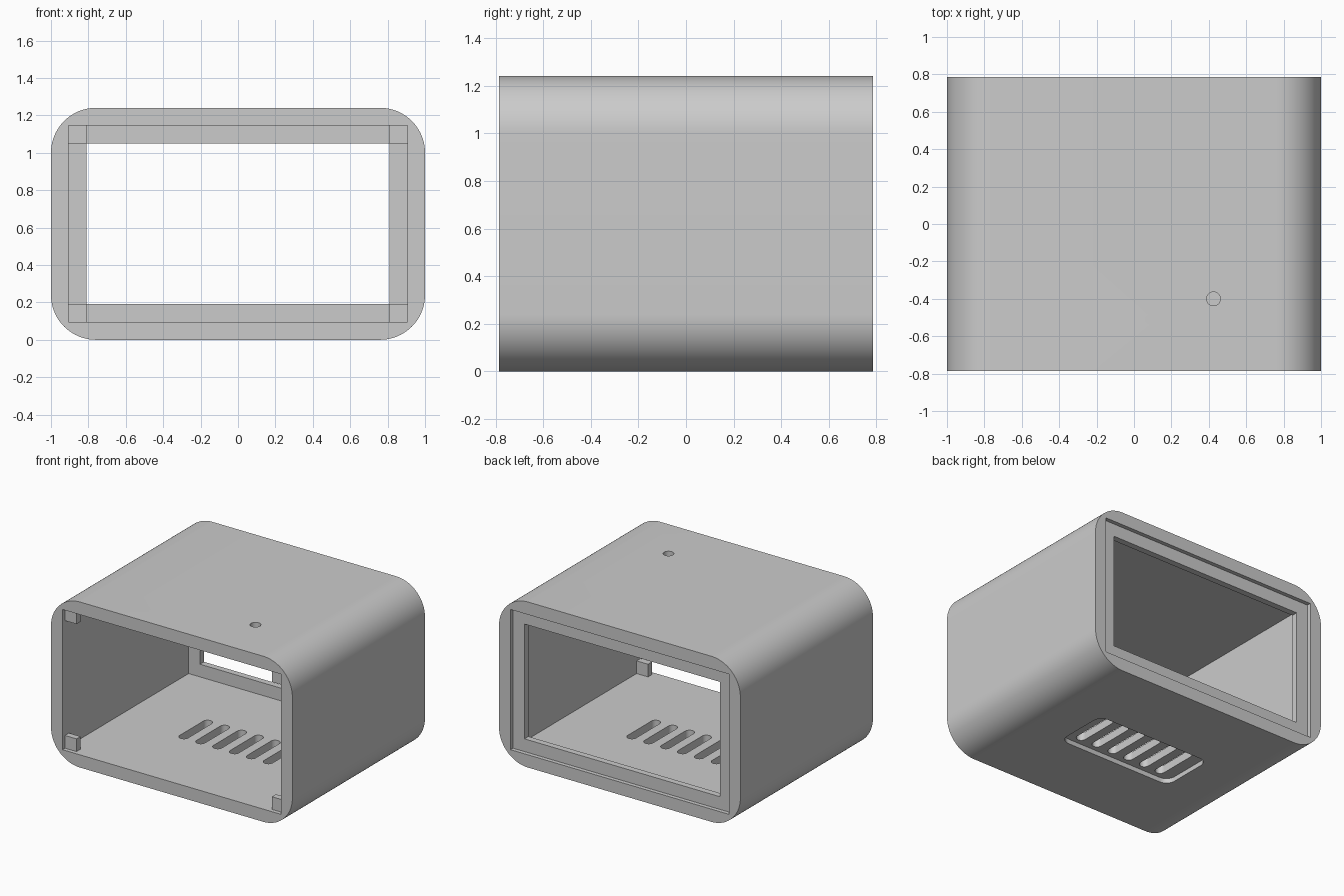
import bpy, bmesh, math
from mathutils import Matrix, Vector

if "Cube" in bpy.data.objects:
    bpy.data.objects.remove(bpy.data.objects["Cube"], do_unlink=True)

W, H, D = 1.0, 1.24, 0.785       # half width, height, half depth
WALL, LIP = 0.095, 0.19          # wall thickness, inset of the rear lip opening
LIP_BACK, LIP_FRONT = D - 0.03, D - 0.077
MID = H / 2

grey = bpy.data.materials.new("light grey plastic")
grey.use_nodes = True
grey.diffuse_color = (0.6, 0.6, 0.6, 1)
grey.node_tree.nodes["Principled BSDF"].inputs["Base Color"].default_value = (0.6, 0.6, 0.6, 1)


def rounded_prism(name, half_u, half_v, radius, depth, matrix, segments=8):
    """Extrude a rounded rectangle along local z, centred, then place it."""
    bm = bmesh.new()
    points = []
    for i, (su, sv) in enumerate([(1, 1), (-1, 1), (-1, -1), (1, -1)]):
        cu, cv = su * (half_u - radius), sv * (half_v - radius)
        for k in range(segments + 1 if radius else 1):
            a = (i + k / segments) * math.pi / 2
            points.append(Vector((cu + radius * math.cos(a), cv + radius * math.sin(a), -depth / 2)))
    verts = [bm.verts.new(p) for p in points]
    face = bm.faces.new(verts)
    top = bmesh.ops.extrude_face_region(bm, geom=[face])["geom"]
    bmesh.ops.translate(bm, verts=[v for v in top if isinstance(v, bmesh.types.BMVert)],
                        vec=(0, 0, depth))
    bmesh.ops.remove_doubles(bm, verts=bm.verts, dist=1e-5)
    bm.transform(matrix)
    bmesh.ops.recalc_face_normals(bm, faces=bm.faces)
    mesh = bpy.data.meshes.new(name)
    bm.to_mesh(mesh)
    bm.free()
    mesh.materials.append(grey)
    obj = bpy.data.objects.new(name, mesh)
    bpy.context.collection.objects.link(obj)
    return obj


def box(name, low, high):
    low, high = Vector(low), Vector(high)
    size = high - low
    return rounded_prism(name, size.x / 2, size.y / 2, 0, size.z,
                         Matrix.Translation((low + high) / 2))


def activate(obj):
    bpy.ops.object.select_all(action="DESELECT")
    obj.select_set(True)
    bpy.context.view_layer.objects.active = obj


def cut(target, cutter):
    activate(target)
    mod = target.modifiers.new("cut", "BOOLEAN")
    mod.operation, mod.solver, mod.object = "DIFFERENCE", "EXACT", cutter
    bpy.ops.object.modifier_apply(modifier=mod.name)
    bpy.data.objects.remove(cutter, do_unlink=True)


# Rounded outer case, extruded front to back
upright = Matrix.Translation((0, 0, MID)) @ Matrix.Rotation(math.pi / 2, 4, "X")
case = rounded_prism("case_shell", W, MID, 0.24, 2 * D, upright, 20)

# Main cavity open at the front, panel recess at the back, window through the lip
for inset, y0, y1 in [(WALL, -D - 0.1, LIP_FRONT), (WALL, LIP_BACK, D + 0.1),
                      (LIP, LIP_FRONT - 0.1, D + 0.1)]:
    cut(case, box("cutter", (inset - W, y0, inset), (W - inset, y1, H - inset)))

# Shallow pocket under the floor with a row of vent slots
cut(case, rounded_prism("cutter", 0.475, 0.21, 0.07, 0.07, Matrix.Identity(4)))
for i in range(6):
    place = Matrix.Translation(((i - 2.5) * 0.14, 0, 0.05))
    cut(case, rounded_prism("cutter", 0.035, 0.175, 0.0349, 0.3, place))

# Small round hole in the roof
cut(case, rounded_prism("cutter", 0.037, 0.037, 0.037, 0.3,
                        Matrix.Translation((0.425, -0.4, H))))

activate(case)
bpy.ops.object.shade_smooth_by_angle(angle=math.radians(30))

# Corner stop blocks just inside the front opening
for side, sx in (("left", 1), ("right", -1)):
    for level, sz in (("top", 1), ("bottom", -1)):
        outer, inner = 0.01 - WALL, -LIP
        xs = sorted((sx * (W + outer), sx * (W + inner)))
        zs = sorted((MID + sz * (MID + outer), MID + sz * (MID + inner)))
        box(f"{level}_{side}_stop_block", (xs[0], -LIP_BACK, zs[0]), (xs[1], -LIP_FRONT, zs[1]))
